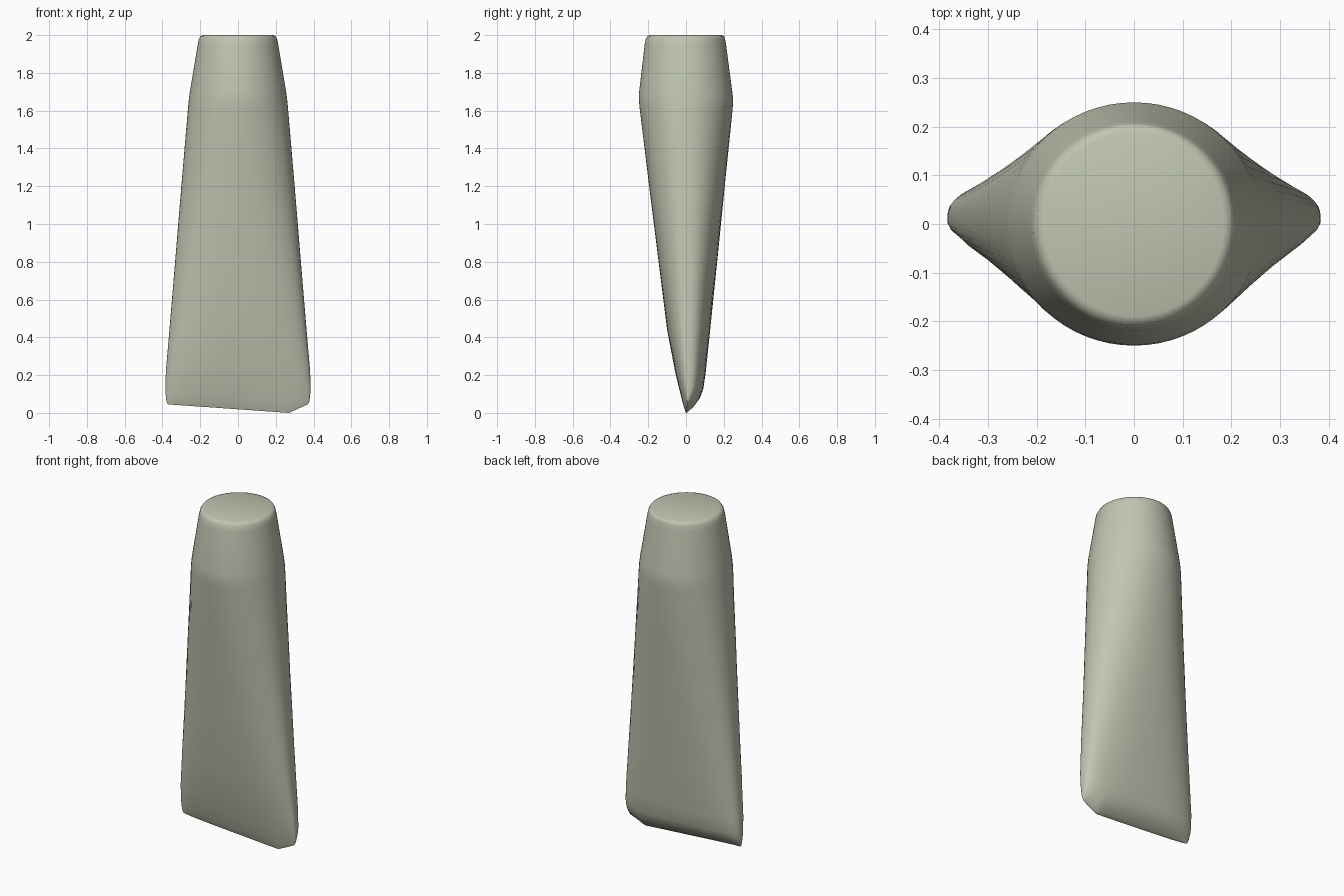
import bpy, bmesh, math

cube = bpy.data.objects.get("Cube")
if cube:
    bpy.data.objects.remove(cube, do_unlink=True)

mat = bpy.data.materials.new("pale sage ivory")
mat.use_nodes = True
colour = (0.53, 0.56, 0.44, 1)
mat.diffuse_color = colour
mat.node_tree.nodes["Principled BSDF"].inputs["Base Color"].default_value = colour

N = 64

# Cross-sections: height, half-width x, front depth, back depth, squareness power
SECTIONS = [
    (2.000, 0.185, 0.190, 0.190, 1.0),
    (1.995, 0.198, 0.203, 0.202, 1.0),
    (1.980, 0.207, 0.213, 0.207, 1.0),
    (1.950, 0.213, 0.219, 0.212, 1.0),
    (1.700, 0.255, 0.248, 0.245, 1.0),
    (1.660, 0.260, 0.250, 0.250, 1.0),
    (1.610, 0.265, 0.245, 0.247, 0.99),
    (1.200, 0.300, 0.195, 0.205, 0.91),
    (0.800, 0.333, 0.145, 0.165, 0.84),
    (0.440, 0.363, 0.100, 0.128, 0.77),
    (0.220, 0.382, 0.058, 0.105, 0.73),
    (0.120, 0.384, 0.036, 0.092, 0.70),
    (0.070, 0.383, 0.024, 0.074, 0.70),
    (0.030, 0.380, 0.013, 0.043, 0.70),
    (0.010, 0.376, 0.006, 0.017, 0.70),
    (0.000, 0.370, 0.002, 0.003, 0.70),
]


def power(v, p):
    return math.copysign(abs(v) ** p, v)


def edge_height(x):
    # Slanted biting edge with a clipped corner on the left side
    if x < 0.27:
        return 0.045 * (0.27 - x) / 0.64
    return 0.05 * (x - 0.27) / 0.11


# Tapered body lofted from a round top to a slanted chisel edge
bm = bmesh.new()
rings = []
for z, rx, front, back, p in SECTIONS:
    slant = max(0.0, 1 - z / 0.22)
    ring = []
    for i in range(N):
        a = 2 * math.pi * i / N
        c, s = math.cos(a), math.sin(a)
        x = rx * power(c, p)
        y = (back if s > 0 else front) * power(s, p)
        # Ends of the wedge sit slightly toward the back
        y += 0.008 * abs(c) ** 4 * min(1, max(0, 1 - z / 1.6))
        ring.append(bm.verts.new((x, y, z + slant * edge_height(x))))
    rings.append(ring)

for upper, lower in zip(rings, rings[1:]):
    for i in range(N):
        j = (i + 1) % N
        bm.faces.new((upper[i], lower[i], lower[j], upper[j]))
bm.faces.new(rings[0])

# Narrow strip closing the chisel edge
last = rings[-1]
for i in range(N // 2):
    a, b, c, d = last[i], last[i + 1], last[-i - 1], last[-i % N]
    quad = []
    for v in (a, d, c, b):
        if v not in quad:
            quad.append(v)
    if len(quad) > 2:
        bm.faces.new(quad)
bmesh.ops.recalc_face_normals(bm, faces=bm.faces)

mesh = bpy.data.meshes.new("tapered_body")
bm.to_mesh(mesh)
bm.free()
mesh.materials.append(mat)
body = bpy.data.objects.new("tapered_body", mesh)
bpy.context.collection.objects.link(body)

bpy.ops.object.select_all(action='DESELECT')
body.select_set(True)
bpy.context.view_layer.objects.active = body
bpy.ops.object.shade_smooth_by_angle(angle=math.radians(50))
